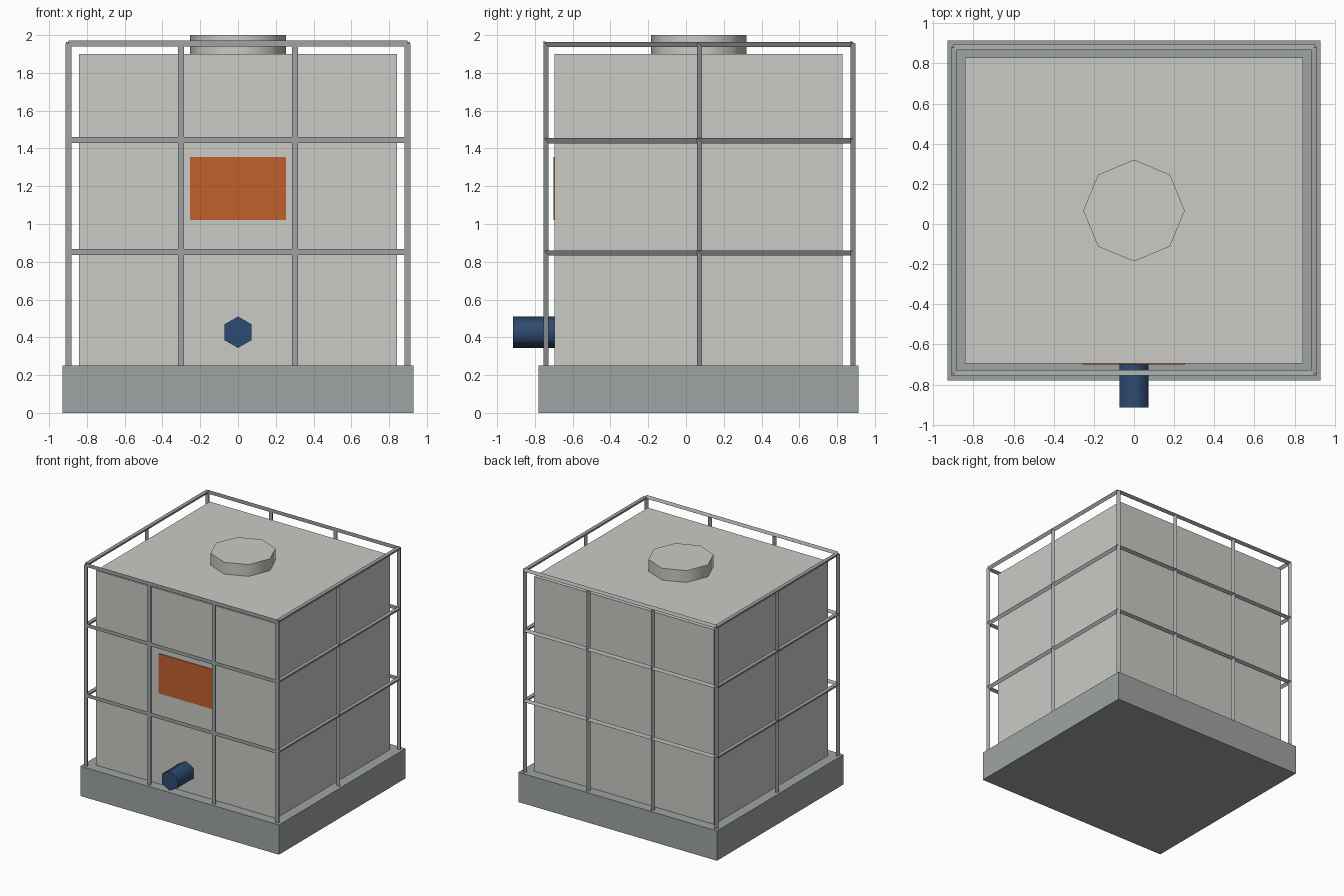
import bpy
import math
from mathutils import Vector

if "Cube" in bpy.data.objects:
    bpy.data.objects.remove(bpy.data.objects["Cube"], do_unlink=True)


def material(name, rgb):
    mat = bpy.data.materials.new(name)
    mat.use_nodes = True
    mat.diffuse_color = (*rgb, 1)
    mat.node_tree.nodes["Principled BSDF"].inputs["Base Color"].default_value = (*rgb, 1)
    return mat


WHITE = material("off_white_plastic", (0.59, 0.59, 0.56))
GREY = material("galvanised_grey", (0.35, 0.37, 0.37))
ORANGE = material("orange_label", (0.53, 0.115, 0.027))
BLUE = material("blue_valve", (0.027, 0.07, 0.165))

MID_Y = 0.067           # centre of the tank in y
BASE_TOP = 0.252
FRAME_X, FRAME_Y = 0.897, 0.8125
TOP_RAIL = 1.955


def finish(name, mat):
    obj = bpy.context.object
    obj.name = name
    obj.data.materials.append(mat)
    return obj


def box(name, low, high, mat):
    low, high = Vector(low), Vector(high)
    bpy.ops.mesh.primitive_cube_add(size=1, location=(low + high) / 2)
    bpy.context.object.scale = high - low
    bpy.ops.object.transform_apply(location=False, rotation=False, scale=True)
    return finish(name, mat)


def prism(name, sides, radius, length, centre, mat, rotation=(0, 0, 0), smooth=False):
    bpy.ops.mesh.primitive_cylinder_add(vertices=sides, radius=radius, depth=length,
                                        location=centre, rotation=rotation)
    if smooth:
        bpy.ops.object.shade_smooth_by_angle(angle=math.radians(70))
    return finish(name, mat)


def rod(name, length, centre, rotation=(0, 0, 0)):
    return prism(name, 3, 0.0183, length, centre, GREY, rotation)


# Pallet and tank body
box("pallet", (-0.93, MID_Y - 0.847, 0), (0.93, MID_Y + 0.847, BASE_TOP), GREY)
box("tank", (-0.843, MID_Y - 0.762, BASE_TOP), (0.843, MID_Y + 0.762, 1.9), WHITE)

# Filler lid, outlet valve and label plate
prism("lid", 8, 0.253, 0.1, (0, MID_Y, 1.95), WHITE, smooth=True)
prism("valve", 6, 0.083, 0.22, (0, -0.805, 0.427), BLUE, (math.pi / 2, 0, 0), smooth=True)
front = MID_Y - 0.762
box("label", (-0.253, front - 0.006, 1.02), (0.253, front, 1.356), ORANGE)

# Cage posts: four across the front and back, one in the middle of each side
post_length = TOP_RAIL - BASE_TOP
post_z = (TOP_RAIL + BASE_TOP) / 2
spots = [(x, s * FRAME_Y) for s in (-1, 1) for x in (-FRAME_X, -0.303, 0.303, FRAME_X)]
spots += [(-FRAME_X, 0), (FRAME_X, 0)]
for x, y in spots:
    rod("cage_post", post_length, (x, MID_Y + y, post_z))

# Cage rails: three rings around the tank
for z in (0.851, 1.445, TOP_RAIL):
    for side in (-1, 1):
        rod("cage_cross_rail", 2 * FRAME_X, (0, MID_Y + side * FRAME_Y, z),
            (0, math.pi / 2, 0))
        rod("cage_side_rail", 2 * FRAME_Y, (side * FRAME_X, MID_Y, z),
            (-math.pi / 2, 0, 0))
